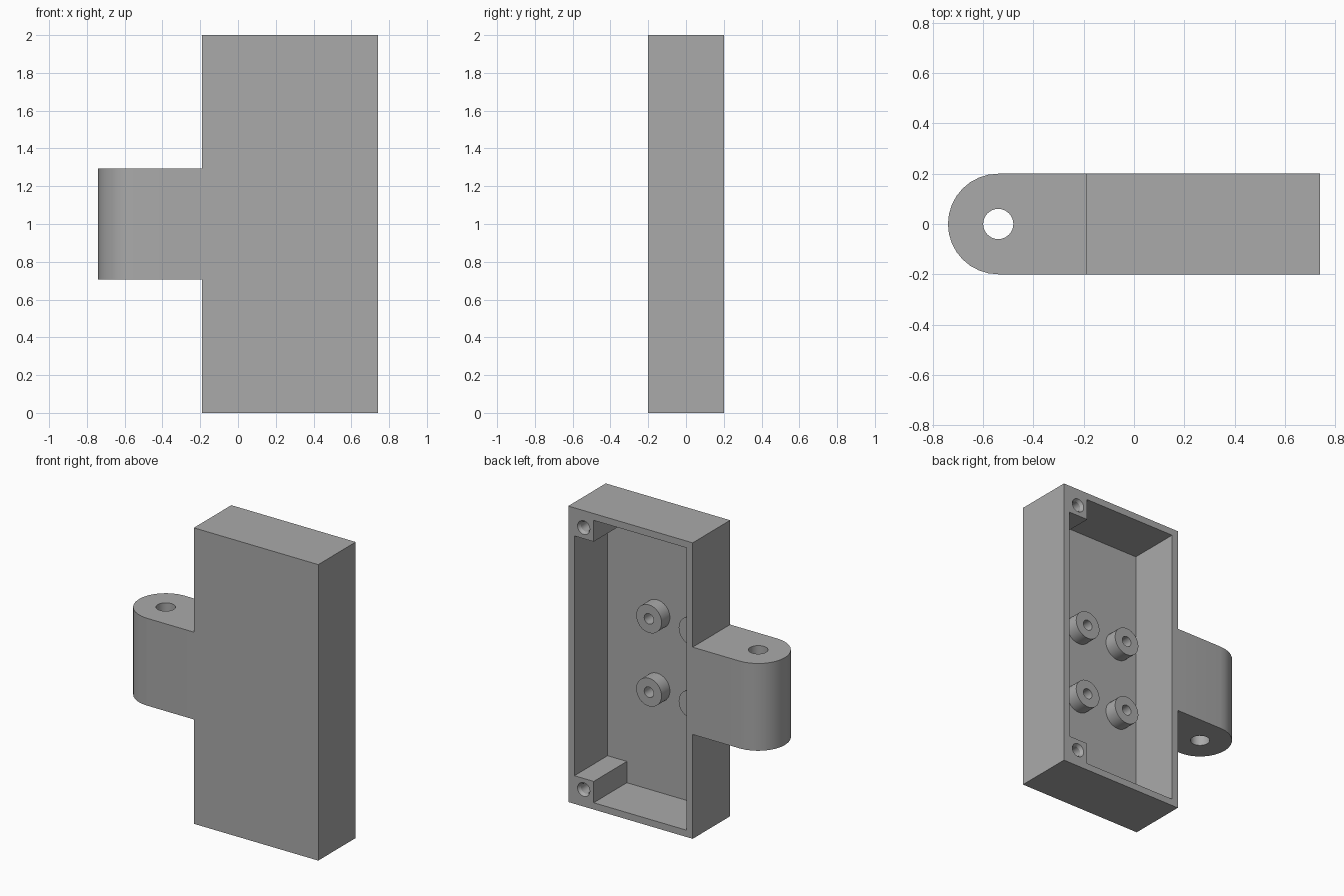
import bpy, bmesh
from math import pi, cos, sin
from mathutils import Matrix

default = bpy.data.objects.get("Cube")
if default:
    bpy.data.objects.remove(default, do_unlink=True)

grey = bpy.data.materials.new("plain grey")
grey.use_nodes = True
GREY = (0.4, 0.4, 0.4, 1)
grey.diffuse_color = GREY
grey.node_tree.nodes["Principled BSDF"].inputs["Base Color"].default_value = GREY

X0, X1, DEPTH, TOP = -0.19, 0.74, 0.2, 2.0
WALL, CORNER = 0.046, 0.19
FLOOR = -DEPTH + WALL


def finish(bm, name):
    bmesh.ops.remove_doubles(bm, verts=bm.verts, dist=1e-5)
    bmesh.ops.recalc_face_normals(bm, faces=bm.faces)
    mesh = bpy.data.meshes.new(name)
    bm.to_mesh(mesh)
    bm.free()
    mesh.materials.append(grey)
    obj = bpy.data.objects.new(name, mesh)
    bpy.context.collection.objects.link(obj)
    return obj


def prism(name, points, direction):
    """Extrude a closed outline along a vector."""
    bm = bmesh.new()
    face = bm.faces.new([bm.verts.new(p) for p in points])
    out = bmesh.ops.extrude_face_region(bm, geom=[face])
    verts = [v for v in out["geom"] if isinstance(v, bmesh.types.BMVert)]
    bmesh.ops.translate(bm, verts=verts, vec=direction)
    return finish(bm, name)


def lathe(name, profile, x, z):
    """Spin (radius, y) points about an axis parallel to y."""
    bm = bmesh.new()
    verts = [bm.verts.new((r, y, 0)) for r, y in profile]
    edges = [bm.edges.new(pair) for pair in zip(verts, verts[1:])]
    bmesh.ops.spin(bm, geom=verts + edges, cent=(0, 0, 0), axis=(0, 1, 0),
                   angle=2 * pi, steps=32)
    bmesh.ops.transform(bm, matrix=Matrix.Translation((x, 0, z)), verts=bm.verts)
    return finish(bm, name)


def cut(target, cutter):
    cutter.hide_render = True
    mod = target.modifiers.new("cut", "BOOLEAN")
    mod.operation, mod.solver, mod.object = "DIFFERENCE", "EXACT", cutter
    bpy.context.view_layer.objects.active = target
    bpy.ops.object.modifier_apply(modifier=mod.name)
    bpy.data.objects.remove(cutter, do_unlink=True)


def smooth(obj):
    bpy.ops.object.select_all(action="DESELECT")
    obj.select_set(True)
    bpy.context.view_layer.objects.active = obj
    bpy.ops.object.shade_smooth_by_angle(angle=pi / 6)


# Case: open at the back, with solid screw corners on one side
outline = [(X0, 0), (X1, 0), (X1, TOP), (X0, TOP)]
case = prism("case", [(x, -DEPTH, z) for x, z in outline], (0, 2 * DEPTH, 0))
left, right, low, high = X0 + WALL, X1 - WALL, WALL, TOP - WALL
step = X1 - CORNER
cavity = [(left, low), (step, low), (step, CORNER), (right, CORNER),
          (right, TOP - CORNER), (step, TOP - CORNER), (step, high), (left, high)]
cut(case, prism("cavity_cutter", [(x, FLOOR, z) for x, z in cavity], (0, 0.5, 0)))

# Screw holes with a tapered mouth
for z in (0.115, TOP - 0.115):
    profile = [(0, -0.05), (0.034, -0.05), (0.034, 0.18), (0.046, DEPTH),
               (0.046, 0.25), (0, 0.25)]
    cut(case, lathe("screw_hole_cutter", profile, X1 - 0.115, z))
smooth(case)

# Four hollow standoffs on the inner face
for i, x in enumerate((0.005, 0.323)):
    for j, z in enumerate((0.752, 1.248)):
        profile = [(0.095, FLOOR), (0.095, -0.065), (0.035, -0.065), (0.035, FLOOR)]
        smooth(lathe(f"standoff_{i}_{j}", profile, x, z))

# Hinge lug: rounded end with a vertical pin hole, as one bridged outline
HX, HZ0, HZ1, PIN = -0.54, 0.705, 1.295, 0.06
arc = [(HX + DEPTH * cos(a), DEPTH * sin(a))
       for a in (pi / 2 + pi * k / 16 for k in range(17))]
lug = prism("hinge_lug", [(x, y, HZ0) for x, y in arc + [(X0, -DEPTH), (X0, DEPTH)]],
            (0, 0, HZ1 - HZ0))
circle = [(HX + PIN * cos(2 * pi * k / 32), PIN * sin(2 * pi * k / 32), HZ0 - 0.1)
          for k in range(32)]
cut(lug, prism("pin_hole_cutter", circle, (0, 0, 1)))
smooth(lug)
